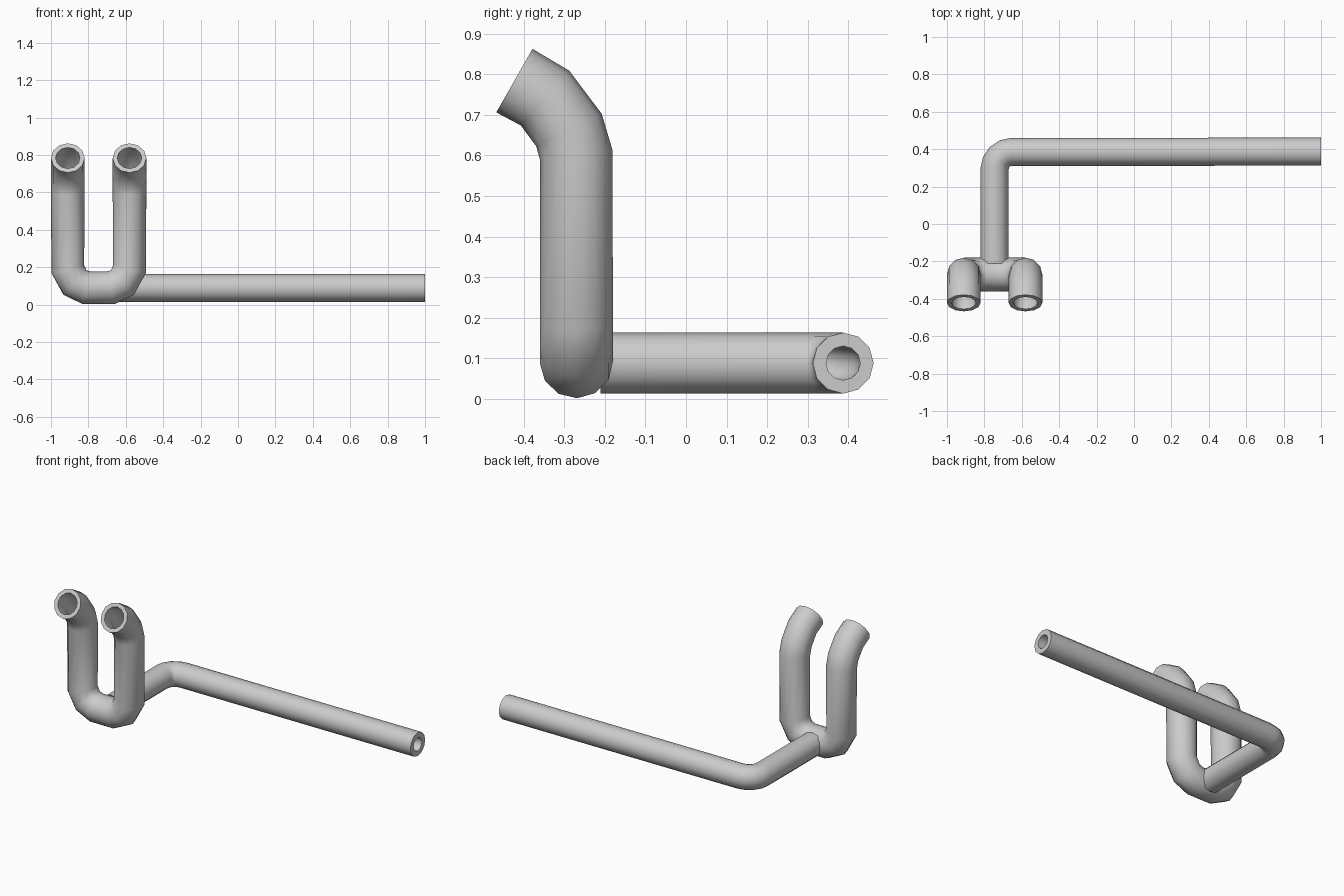
import bpy, bmesh, math
from mathutils import Vector

if "Cube" in bpy.data.objects:
    bpy.data.objects.remove(bpy.data.objects["Cube"])

SIDES = 12


def tube(name, path, outer, inner, up):
    """Sweep a hollow round section along a path with parallel-transported rings."""
    pts = [Vector(p) for p in path]
    dirs = [(b - a).normalized() for a, b in zip(pts, pts[1:])]
    tans = [dirs[0]] + [(a + b).normalized() for a, b in zip(dirs, dirs[1:])] + [dirs[-1]]
    bm = bmesh.new()
    walls = {outer: [], inner: []}
    u = Vector(up)
    for i, (p, t) in enumerate(zip(pts, tans)):
        if i:
            u = tans[i - 1].rotation_difference(t) @ u
        v = t.cross(u)
        for r, rings in walls.items():
            rings.append([bm.verts.new(p + r * (math.cos(a) * u + math.sin(a) * v))
                          for a in (2 * math.pi * k / SIDES for k in range(SIDES))])
    # outer wall out, inner wall back, closed by the two rims
    loop = walls[outer] + walls[inner][::-1]
    for i, a in enumerate(loop):
        b = loop[(i + 1) % len(loop)]
        for k in range(SIDES):
            n = (k + 1) % SIDES
            bm.faces.new((a[k], a[n], b[n], b[k]))
    bmesh.ops.recalc_face_normals(bm, faces=bm.faces)
    mesh = bpy.data.meshes.new(name)
    bm.to_mesh(mesh)
    bm.free()
    ob = bpy.data.objects.new(name, mesh)
    bpy.context.collection.objects.link(ob)
    bpy.ops.object.select_all(action='DESELECT')
    ob.select_set(True)
    bpy.context.view_layer.objects.active = ob
    bpy.ops.object.shade_smooth_by_angle(angle=math.radians(50))
    return ob


# Twin-outlet U pipe: half path from the left outlet to the base, then mirrored
cx, y = -0.745, -0.27
half = [(-0.165, -0.4225, 0.784), (-0.165, -0.347, 0.741), (-0.165, -0.288, 0.662),
        (-0.165, y, 0.60), (-0.165, y, 0.19), (-0.127, y, 0.118), (-0.065, y, 0.09)]
u_path = [(cx + x, b, z) for x, b, z in half]
u_path += [(cx - x, b, z) for x, b, z in reversed(half)]
tube("u_pipe", u_path, 0.09, 0.065, (1, 0, 0))

# Long feed pipe: leaves the base of the U, turns and runs to the right
z, yb, r = 0.0885, 0.385, 0.09
feed = [(cx, -0.21, z)]
for k in range(5):
    a = math.pi - k * math.pi / 8
    feed.append((cx + r + r * math.cos(a), yb - r + r * math.sin(a), z))
feed.append((1.0, 0.387, z))
tube("feed_pipe", feed, 0.075, 0.042, (0, 0, 1))
